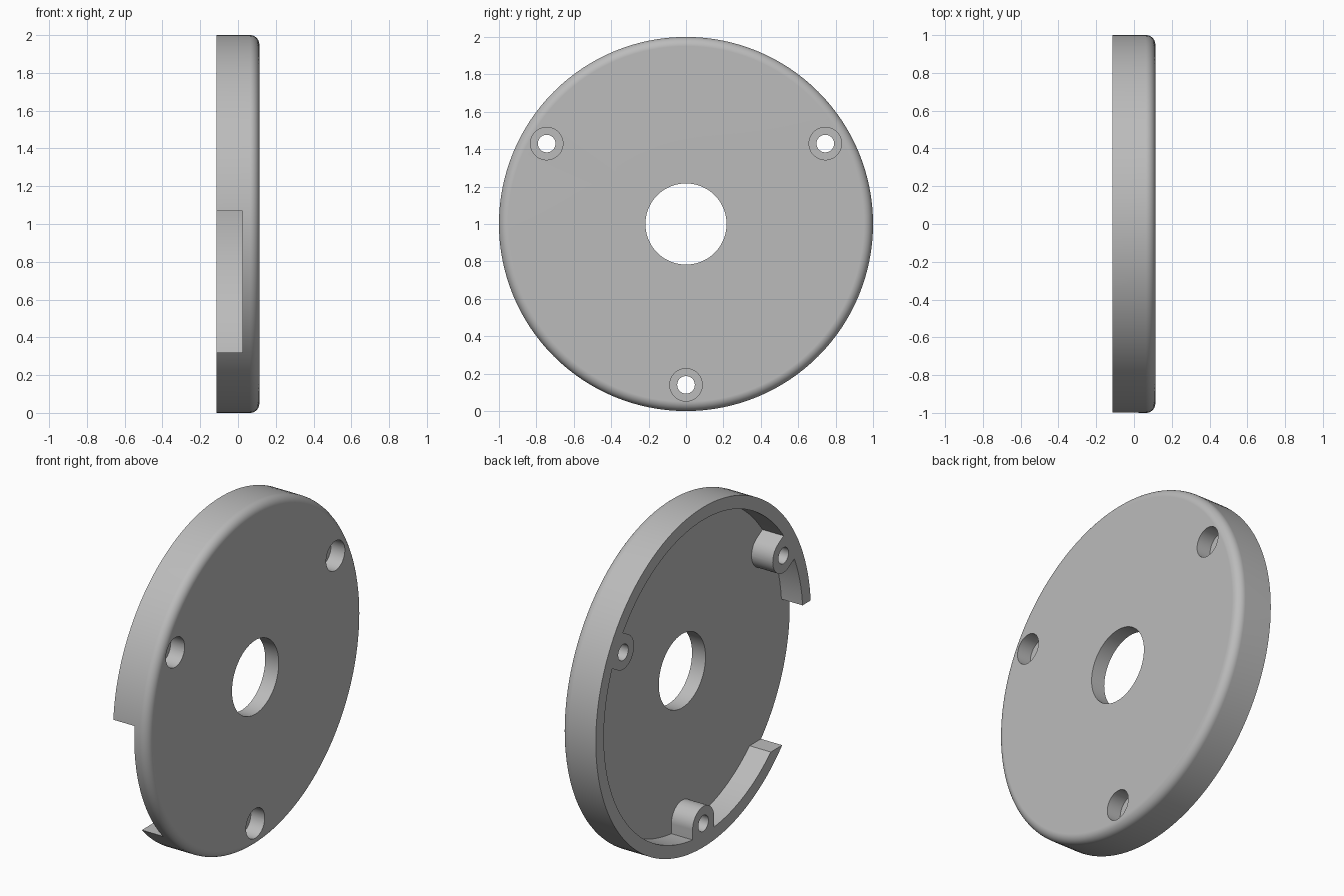
import bpy, bmesh
from math import sin, cos, pi, radians
from mathutils import Matrix, Vector

if "Cube" in bpy.data.objects:
    bpy.data.objects.remove(bpy.data.objects["Cube"])

HALF = 0.113       # half thickness along x
FLOOR = 0.025      # inner face of the plate
FILLET = 0.05
RIM_IN = 0.925
BOSS_R, BOSS_AT = 0.1, 0.86
SEGS = 128

grey = bpy.data.materials.new("plain_grey")
grey.use_nodes = True
colour = (0.5, 0.5, 0.5, 1)
grey.diffuse_color = colour
grey.node_tree.nodes["Principled BSDF"].inputs["Base Color"].default_value = colour


def make(name, bm):
    bmesh.ops.recalc_face_normals(bm, faces=bm.faces)
    mesh = bpy.data.meshes.new(name)
    bm.to_mesh(mesh)
    bm.free()
    mesh.materials.append(grey)
    ob = bpy.data.objects.new(name, mesh)
    bpy.context.collection.objects.link(ob)
    return ob


def lathe(name, profile):
    """Spin a closed (radius, x) profile about the x axis."""
    bm = bmesh.new()
    rings = []
    for i in range(SEGS):
        a = 2 * pi * i / SEGS
        rings.append([bm.verts.new((x, r * cos(a), r * sin(a) + 1)) for r, x in profile])
    n = len(profile)
    for i in range(SEGS):
        a, b = rings[i], rings[(i + 1) % SEGS]
        for j in range(n):
            k = (j + 1) % n
            bm.faces.new((a[j], a[k], b[k], b[j]))
    return make(name, bm)


def prism(name, outline, x0, x1, angle=0):
    """Extrude an outline along x; its first axis points outward at the angle."""
    bm = bmesh.new()
    turn = Matrix.Rotation(angle, 4, 'X')
    base = [bm.verts.new(turn @ Vector((x0, u, v)) + Vector((0, 0, 1))) for u, v in outline]
    face = bm.faces.new(base)
    out = bmesh.ops.extrude_face_region(bm, geom=[face])
    moved = [g for g in out["geom"] if isinstance(g, bmesh.types.BMVert)]
    bmesh.ops.translate(bm, verts=moved, vec=(x1 - x0, 0, 0))
    return make(name, bm)


def circle(r, centre, n=48):
    return [(centre + r * cos(2 * pi * i / n), r * sin(2 * pi * i / n)) for i in range(n)]


def combine(target, tool, operation):
    mod = target.modifiers.new(operation, 'BOOLEAN')
    mod.operation, mod.solver, mod.object = operation, 'EXACT', tool
    bpy.context.view_layer.objects.active = target
    bpy.ops.object.modifier_apply(modifier=mod.name)
    bpy.data.objects.remove(tool)


# Round cover: plate with central opening, filleted edge and raised rim
edge = [(1 - FILLET + FILLET * sin(t * pi / 16), HALF - FILLET + FILLET * cos(t * pi / 16))
        for t in range(9)]
cover = lathe("round_cover", [(0.217, HALF)] + edge +
              [(1, -HALF), (RIM_IN, -HALF), (RIM_IN, FLOOR), (0.217, FLOOR)])

# Gap in the rim on the front side
gap = prism("gap_cutter", [(-1.2, -0.68), (-0.5, -0.68), (-0.5, 0.07), (-1.2, 0.07)], -0.3, FLOOR)
combine(cover, gap, 'DIFFERENCE')

# Three screw bosses joined to the rim, each with a counterbored hole
for angle in (radians(-90), radians(30), radians(150)):
    arc = [(BOSS_AT + BOSS_R * cos(a), BOSS_R * sin(a))
           for a in (pi / 2 + pi * i / 24 for i in range(25))]
    boss = prism("screw_boss", arc + [(0.96, -BOSS_R), (0.96, BOSS_R)], -HALF, FLOOR + 0.03, angle)
    combine(cover, boss, 'UNION')
    hole = prism("hole_cutter", circle(0.047, BOSS_AT), -0.3, 0.3, angle)
    combine(cover, hole, 'DIFFERENCE')
    bore = prism("counterbore_cutter", circle(0.087, BOSS_AT), HALF - 0.09, 0.3, angle)
    combine(cover, bore, 'DIFFERENCE')

# Smooth curves, crisp edges
bpy.ops.object.select_all(action='DESELECT')
cover.select_set(True)
bpy.context.view_layer.objects.active = cover
bpy.ops.object.shade_smooth_by_angle(angle=radians(30))
weighted = cover.modifiers.new("weighted_normals", 'WEIGHTED_NORMAL')
weighted.keep_sharp = True
